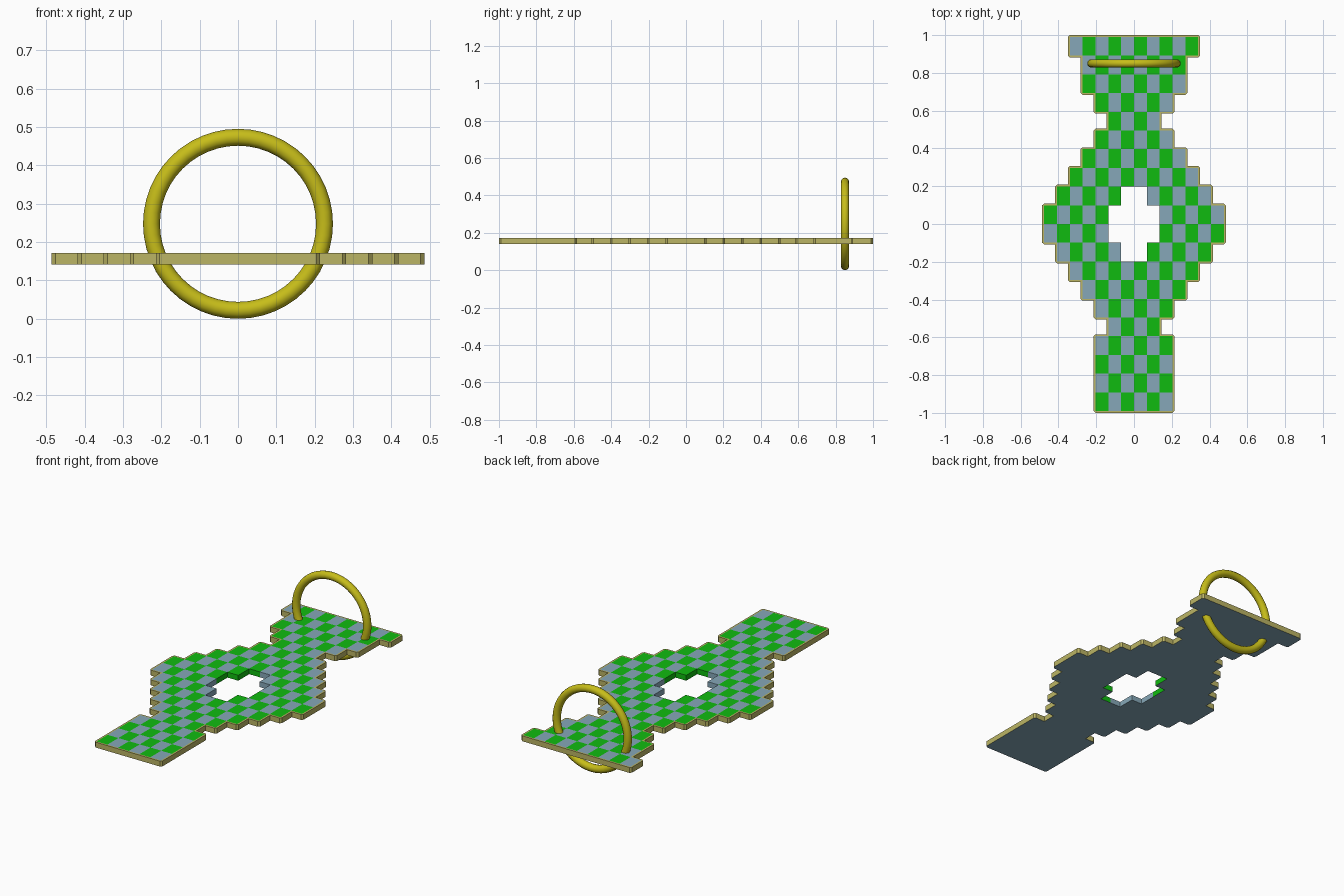
import bpy
import bmesh
from math import pi
from mathutils import Vector

cube = bpy.data.objects.get("Cube")
if cube:
    bpy.data.objects.remove(cube, do_unlink=True)


def make_material(name, rgb):
    mat = bpy.data.materials.new(name)
    mat.use_nodes = True
    mat.diffuse_color = (*rgb, 1)
    mat.node_tree.nodes["Principled BSDF"].inputs["Base Color"].default_value = (*rgb, 1)
    return mat


green = make_material("tile_green", (0.005, 0.5, 0.005))
blue = make_material("tile_blue", (0.24, 0.39, 0.48))
olive = make_material("rim_olive", (0.5, 0.46, 0.13))
gold = make_material("ring_gold", (0.57, 0.51, 0.01))
GREEN, BLUE, OLIVE = range(3)

CELL_X, CELL_Y, RIM = 0.068, 0.099, 0.01
TOP, BOTTOM = 0.172, 0.141
# Half widths of each tile row, counted in tiles from back to front
ROWS = [5, 4, 4, 3, 2, 3, 4, 5, 6, 7, 7, 6, 5, 4, 3, 2, 3, 3, 3, 3]
HOLE = {8: 1, 9: 2, 10: 2, 11: 1}

# Checkered tiles on the top of the board
bm = bmesh.new()
grid = {}


def corner(i, r):
    if (i, r) not in grid:
        grid[i, r] = bm.verts.new((i * CELL_X, (10 - r) * CELL_Y, TOP))
    return grid[i, r]


for r, half in enumerate(ROWS):
    gap = HOLE.get(r, 0)
    for i in range(-half, half):
        if -gap <= i < gap:
            continue
        face = bm.faces.new([corner(i, r + 1), corner(i + 1, r + 1),
                             corner(i + 1, r), corner(i, r)])
        face.material_index = GREEN if (i + r) % 2 == 0 else BLUE


# Thin rim around the outer outline, chamfered at the outward corners
def in_hole(edge):
    mid = (edge.verts[0].co + edge.verts[1].co) / 2
    return abs(mid.x) < 0.15 and abs(mid.y) < 0.21


outline = [e for e in bm.edges if e.is_boundary and not in_hole(e)]
normals = {}
edge_normal = {}
for e in outline:
    mid = (e.verts[0].co + e.verts[1].co) / 2
    n = (mid - e.link_faces[0].calc_center_median()).normalized()
    key = (round(n.x), round(n.y))
    edge_normal[e] = key
    for v in e.verts:
        normals.setdefault(v, set()).add(key)

outer = {}
chamfers = []
for v, keys in normals.items():
    convex = len(v.link_faces) == 1
    if convex:
        for k in keys:
            outer[v, k] = bm.verts.new(v.co + Vector((*k, 0)) * RIM)
        chamfers.append([v] + [outer[v, k] for k in keys])
    else:
        shift = sum((Vector((*k, 0)) for k in keys), Vector())
        shared = bm.verts.new(v.co + shift * RIM)
        for k in keys:
            outer[v, k] = shared

rim_faces = [bm.faces.new(tri) for tri in chamfers]
for e in outline:
    a, b = e.verts
    k = edge_normal[e]
    rim_faces.append(bm.faces.new([a, b, outer[b, k], outer[a, k]]))
for f in rim_faces:
    f.material_index = OLIVE

# Thickness: walls take the colour of the tile or rim above, underside is blue
top_faces = set(bm.faces)
lower = bmesh.ops.extrude_face_region(bm, geom=list(bm.faces), use_keep_orig=True)["geom"]
for item in lower:
    if isinstance(item, bmesh.types.BMVert):
        item.co.z = BOTTOM
for f in bm.faces:
    if f in top_faces:
        continue
    if all(abs(v.co.z - BOTTOM) < 0.001 for v in f.verts):
        f.material_index = BLUE
    else:
        for e in f.edges:
            for neighbour in e.link_faces:
                if neighbour in top_faces:
                    f.material_index = neighbour.material_index
bmesh.ops.recalc_face_normals(bm, faces=bm.faces)

mesh = bpy.data.meshes.new("checkered_board")
bm.to_mesh(mesh)
bm.free()
for mat in (green, blue, olive):
    mesh.materials.append(mat)
board = bpy.data.objects.new("checkered_board", mesh)
bpy.context.collection.objects.link(board)

# Upright ring passing through the back of the board
bpy.ops.mesh.primitive_torus_add(major_segments=48, minor_segments=12,
                                 major_radius=0.2255, minor_radius=0.022,
                                 location=(0, 0.85, 0.2475), rotation=(pi / 2, 0, 0))
ring = bpy.context.object
ring.name = "ring"
ring.data.materials.append(gold)
bpy.ops.object.shade_smooth()
